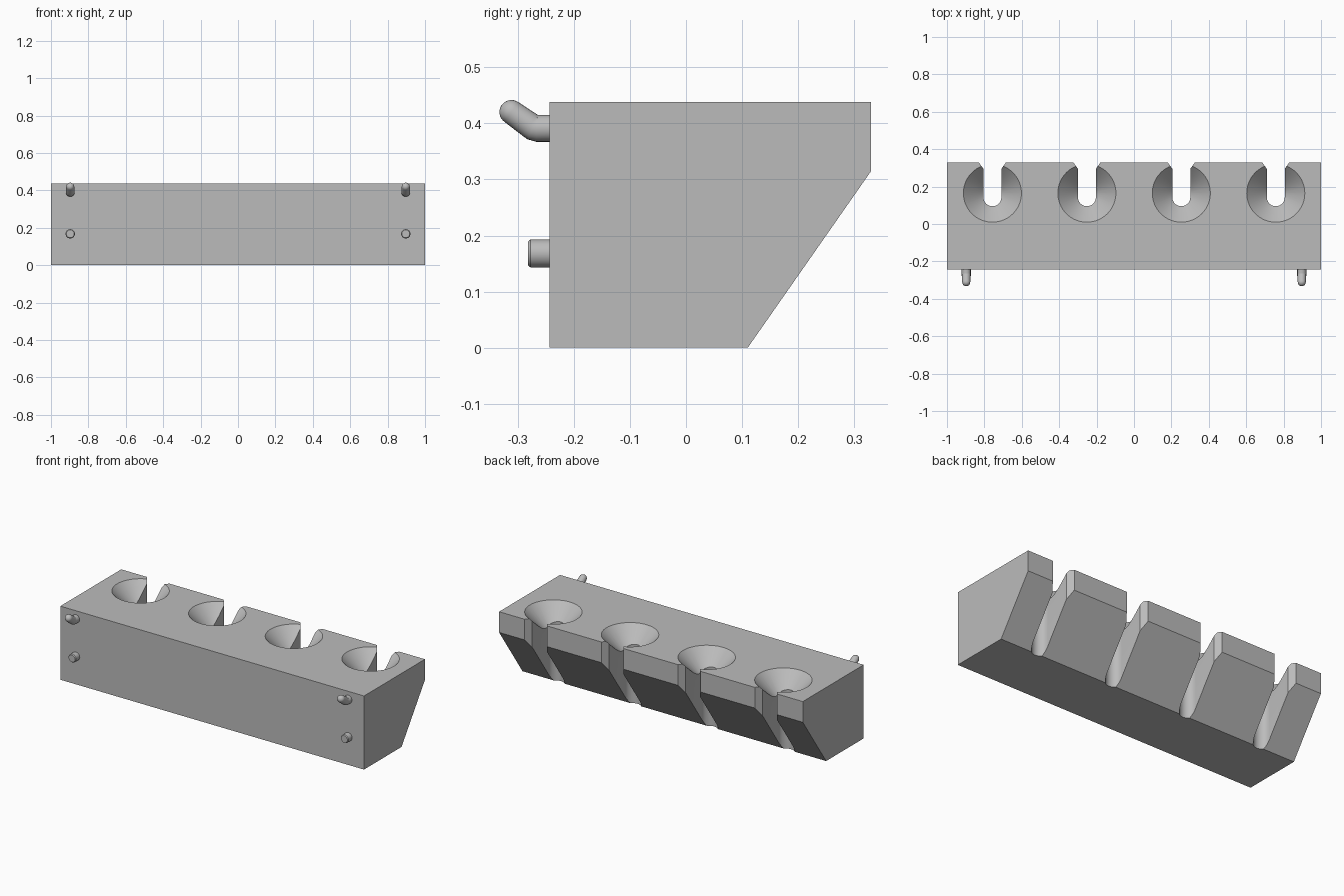
import bpy, bmesh
from math import sin, cos, pi
from mathutils import Matrix, Vector

if "Cube" in bpy.data.objects:
    bpy.data.objects.remove(bpy.data.objects["Cube"], do_unlink=True)

grey = bpy.data.materials.new("plain grey")
grey.use_nodes = True
COLOR = (0.5, 0.5, 0.5, 1)
grey.diffuse_color = COLOR
grey.node_tree.nodes["Principled BSDF"].inputs["Base Color"].default_value = COLOR

HEIGHT = 0.438
FRONT = -0.243
BACK = 0.33
HOLE_Y = 0.165
HOLE_R = 0.155
SLOT_R = 0.048
HOLE_XS = [-0.757 + 0.505 * i for i in range(4)]


def make_object(name, bm):
    bmesh.ops.recalc_face_normals(bm, faces=bm.faces)
    mesh = bpy.data.meshes.new(name)
    bm.to_mesh(mesh)
    bm.free()
    mesh.materials.append(grey)
    obj = bpy.data.objects.new(name, mesh)
    bpy.context.collection.objects.link(obj)
    return obj


def smooth(obj):
    bpy.ops.object.select_all(action="DESELECT")
    obj.select_set(True)
    bpy.context.view_layer.objects.active = obj
    bpy.ops.object.shade_smooth_by_angle(angle=0.5)


def prism(bm, points, offset):
    face = bm.faces.new([bm.verts.new(p) for p in points])
    out = bmesh.ops.extrude_face_region(bm, geom=[face])
    moved = [v for v in out["geom"] if isinstance(v, bmesh.types.BMVert)]
    bmesh.ops.translate(bm, verts=moved, vec=offset)


def tube(bm, path, radii, sides=24):
    """Skin rings of the given radii along a path in the y-z plane."""
    path = [Vector(p) for p in path]
    rings = []
    for i, (p, r) in enumerate(zip(path, radii)):
        d = (path[min(i + 1, len(path) - 1)] - path[max(i - 1, 0)]).normalized()
        side = Vector((1, 0, 0))
        up = side.cross(d)
        rings.append([bm.verts.new(p + r * (side * cos(a) + up * sin(a)))
                      for a in (2 * pi * k / sides for k in range(sides))])
    for a, b in zip(rings, rings[1:]):
        for k in range(sides):
            n = (k + 1) % sides
            bm.faces.new((a[k], a[n], b[n], b[k]))
    bm.faces.new(rings[0])
    bm.faces.new(rings[-1])


# Block with a sloped underside at the back
bm = bmesh.new()
profile = [(FRONT, 0), (0.11, 0), (BACK, 0.315), (BACK, HEIGHT), (FRONT, HEIGHT)]
prism(bm, [(-1, y, z) for y, z in profile], (2, 0, 0))
body = make_object("holder_block", bm)

# Cutters: vertical slots with a round end and flared mouth
bm = bmesh.new()
for x in HOLE_XS:
    arc = [(x + SLOT_R * cos(pi + pi * k / 24), 0.143 + SLOT_R * sin(pi + pi * k / 24))
           for k in range(25)]
    mouth = [(x + SLOT_R, 0.295), (x + 0.073, BACK), (x + 0.073, 0.4)]
    mirrored = [(2 * x - px, y) for px, y in reversed(mouth)]
    prism(bm, [(px, y, -0.1) for px, y in arc + mouth + mirrored], (0, 0, 0.7))
slots = make_object("slot_cutter", bm)

# Cutters: conical seats
bm = bmesh.new()
RISE = 0.02
for x in HOLE_XS:
    depth = HOLE_R + RISE
    bmesh.ops.create_cone(bm, cap_ends=True, segments=64, radius1=0.002, radius2=depth,
                          depth=depth,
                          matrix=Matrix.Translation((x, HOLE_Y, HEIGHT + RISE - depth / 2)))
cones = make_object("seat_cutter", bm)

bpy.context.view_layer.objects.active = body
for cutter in (slots, cones):
    mod = body.modifiers.new(cutter.name, "BOOLEAN")
    mod.operation = "DIFFERENCE"
    mod.solver = "EXACT"
    mod.object = cutter
    bpy.ops.object.modifier_apply(modifier=mod.name)
    bpy.data.objects.remove(cutter, do_unlink=True)
smooth(body)

# Mounting pegs: straight lower pins and bent upper hooks
for side, x in (("right", -0.897), ("left", 0.897)):
    bm = bmesh.new()
    tube(bm, [(x, y, 0.168) for y in (FRONT + 0.01, -0.277, -0.282)], [0.025, 0.025, 0.021])
    smooth(make_object(side + "_lower_pin", bm))

    bm = bmesh.new()
    start, bend, tip = Vector((x, -0.266, 0.391)), Vector((x, -0.273, 0.393)), Vector((x, -0.311, 0.42))
    axis = (tip - bend).normalized()
    path = [(x, FRONT + 0.01, 0.391), start, bend, bend + axis * 0.006]
    radii = [0.024, 0.024, 0.0235, 0.023]
    # rounded end
    for k in range(8):
        a = k * pi / 2 / 7.2
        path.append(tip + axis * 0.0215 * sin(a))
        radii.append(0.0215 * cos(a))
    tube(bm, path, radii)
    smooth(make_object(side + "_upper_hook", bm))
